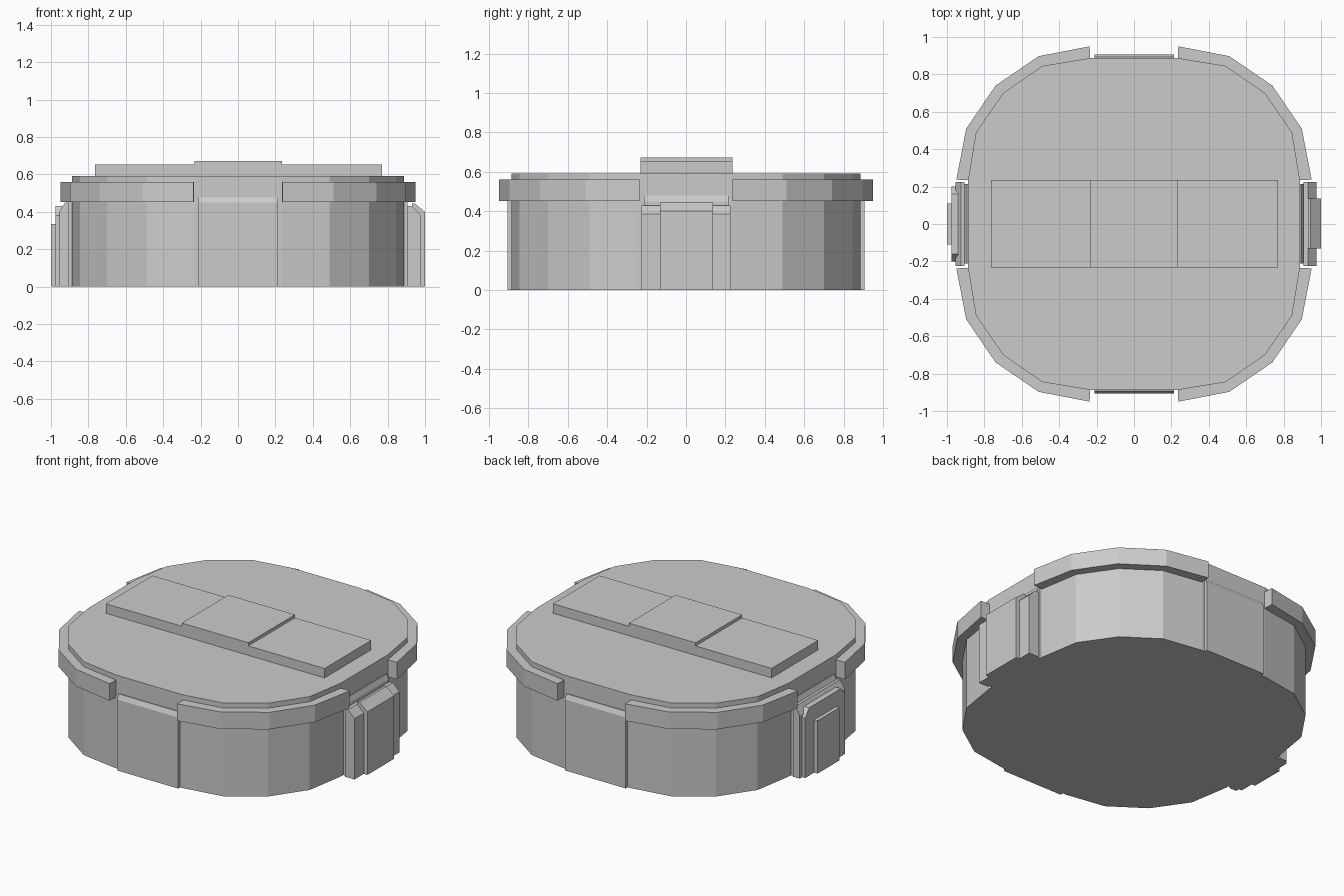
import bpy, bmesh

cube = bpy.data.objects.get("Cube")
if cube:
    bpy.data.objects.remove(cube, do_unlink=True)

grey = bpy.data.materials.new("plain grey")
grey.use_nodes = True
COLOUR = (0.6, 0.6, 0.6, 1)
grey.diffuse_color = COLOUR
grey.node_tree.nodes["Principled BSDF"].inputs["Base Color"].default_value = COLOUR


def prism(name, outline, place, low, high):
    """Extrude a closed outline; place(a, b, t) maps it into space."""
    bm = bmesh.new()
    ends = [[bm.verts.new(place(a, b, t)) for a, b in outline] for t in (low, high)]
    bm.faces.new(ends[0])
    bm.faces.new(ends[1])
    n = len(outline)
    for i in range(n):
        j = (i + 1) % n
        bm.faces.new((ends[0][i], ends[0][j], ends[1][j], ends[1][i]))
    bmesh.ops.recalc_face_normals(bm, faces=bm.faces)
    mesh = bpy.data.meshes.new(name)
    bm.to_mesh(mesh)
    bm.free()
    mesh.materials.append(grey)
    obj = bpy.data.objects.new(name, mesh)
    bpy.context.collection.objects.link(obj)
    return obj


def upright(a, b, t):
    return (a, b, t)


def along_y(a, b, t):
    return (a, t, b)


def along_x(a, b, t):
    return (t, a, b)


def box(name, x, y, z):
    return prism(name, [(x[0], y[0]), (x[1], y[0]), (x[1], y[1]), (x[0], y[1])], upright, *z)


def wall_profile(inner, outer, slope_start, edge, top):
    """Side profile of an upright slab with a sloping top edge."""
    return [(inner, 0), (outer, 0), (outer, edge), (slope_start, top), (inner, top)]


# Quarter outlines shared by the tub and the lid rim
inner = [(0.887, 0.235), (0.845, 0.49), (0.70, 0.70), (0.49, 0.845), (0.235, 0.887)]
outer = [(0.95, 0.237), (0.897, 0.51), (0.74, 0.74), (0.51, 0.897), (0.237, 0.95)]
quarters = [(1, 1), (-1, 1), (-1, -1), (1, -1)]

# Tub
ring = []
for sx, sy in quarters:
    pts = [(x * sx, y * sy) for x, y in inner]
    ring += pts if sx * sy > 0 else pts[::-1]
prism("tub", ring, upright, 0, 0.592)

# Lid rim in four corner pieces
for i, (sx, sy) in enumerate(quarters):
    arc = [(x * sx, y * sy) for x, y in outer + inner[::-1]]
    prism(f"lid_rim_{i + 1}", arc, upright, 0.452, 0.56)

# Raised strip on the lid
box("lid_strip", (-0.765, 0.77), (-0.232, 0.235), (0.59, 0.652))
box("lid_centre_pad", (-0.232, 0.235), (-0.232, 0.235), (0.652, 0.672))

# Thin panels on the four flat sides
for name, s in (("front_panel", -1), ("back_panel", 1)):
    side = [(s * d, z) for d, z in wall_profile(0.88, 0.907, 0.893, 0.45, 0.48)]
    prism(name, side, along_x, -0.212, 0.215)
for name, s in (("right_panel", 1), ("left_panel", -1)):
    side = [(s * d, z) for d, z in wall_profile(0.88, 0.907, 0.893, 0.45, 0.48)]
    prism(name, side, along_y, -0.212, 0.215)

# Clasp on the +x side
prism("left_clasp_base", wall_profile(0.907, 0.975, 0.93, 0.385, 0.43), along_y, -0.225, 0.225)
prism("left_clasp_grip", wall_profile(0.93, 1.0, 0.945, 0.40, 0.445), along_y, -0.132, 0.137)

# Stepped hinge block on the -x side
mirror = lambda pts: [(-a, b) for a, b in pts]
prism("right_hinge_base", mirror(wall_profile(0.907, 0.955, 0.925, 0.40, 0.45)),
      along_y, -0.225, 0.225)
plate = [(-0.2, 0), (0.2, 0), (0.2, 0.38), (0.16, 0.43), (-0.16, 0.43), (-0.2, 0.38)]
prism("right_hinge_plate", plate, along_x, -0.976, -0.94)
box("right_hinge_tab", (-1.0, -0.97), (-0.11, 0.11), (0, 0.335))
